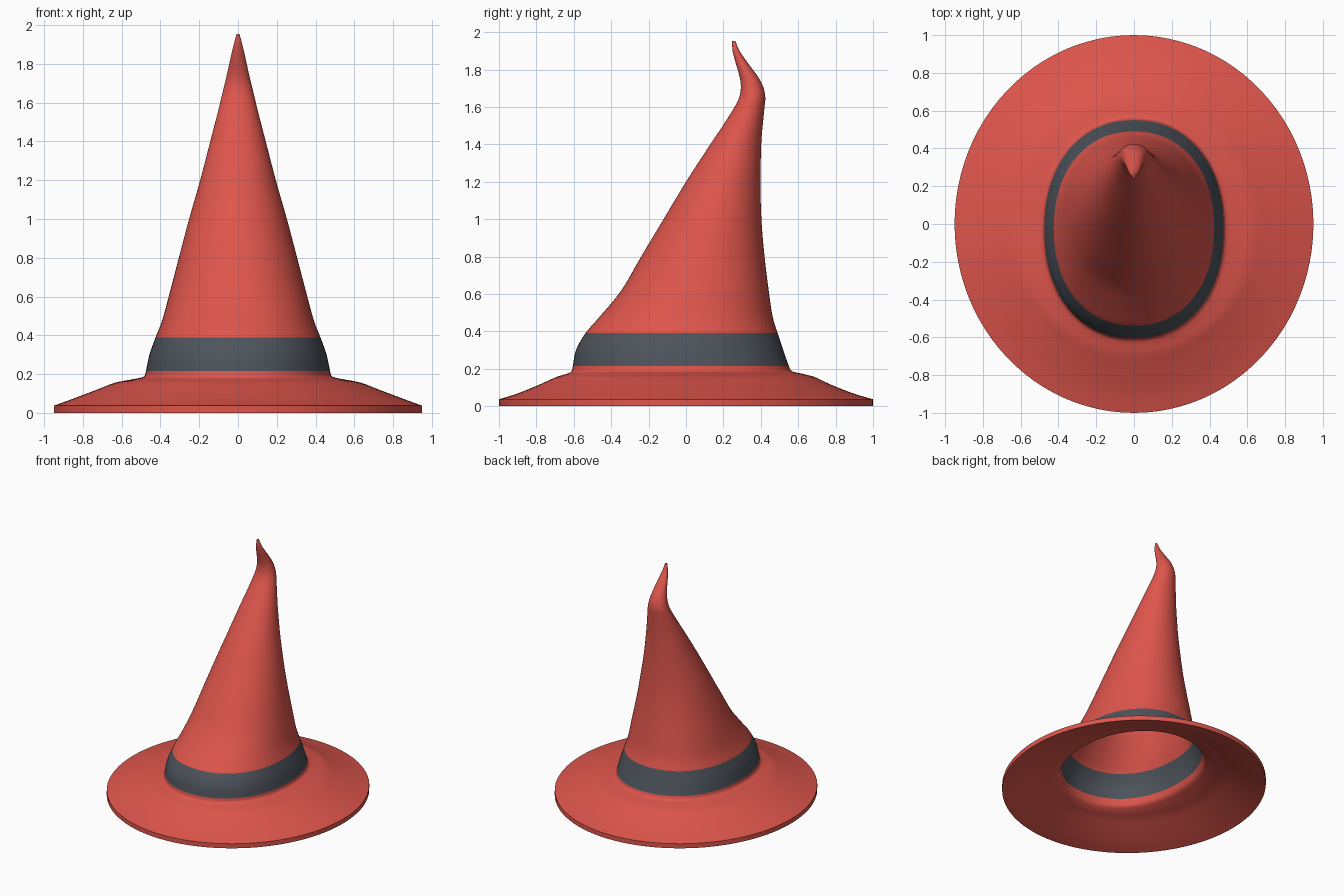
import bpy, bmesh, math
from mathutils import Vector

cube = bpy.data.objects.get("Cube")
if cube:
    bpy.data.objects.remove(cube, do_unlink=True)

SEGMENTS = 96
STEPS = 4
BAND = (0.215, 0.39)


def make_material(name, rgb):
    mat = bpy.data.materials.new(name)
    mat.use_nodes = True
    mat.diffuse_color = (*rgb, 1)
    mat.node_tree.nodes["Principled BSDF"].inputs["Base Color"].default_value = (*rgb, 1)
    return mat


def catmull(a, b, c, d, t):
    return 0.5 * (2 * b + (c - a) * t + (2 * a - 5 * b + 4 * c - d) * t * t
                  + (3 * b - a - 3 * c + d) * t ** 3)


def refine(rows):
    """Smooth curve through the control rings."""
    pts = [Vector(r) for r in rows]
    pts = [pts[0]] + pts + [pts[-1]]
    out = []
    for i in range(1, len(pts) - 2):
        out += [catmull(*pts[i - 1:i + 3], s / STEPS) for s in range(STEPS)]
    return out + [pts[-1]]


def add_ring(bm, ring):
    """Slightly squared oval, full round on the brim and at the tip."""
    z, half, front, back = ring
    fullness = 0.08 * max(0, min(1, (z - 0.14) / 0.04, (0.9 - z) / 0.4))
    mid, depth = (front + back) / 2, (back - front) / 2
    verts = []
    for i in range(SEGMENTS):
        a = math.tau * i / SEGMENTS
        c, s = math.cos(a), math.sin(a)
        x = math.copysign(abs(c) ** (1 - fullness), c)
        y = math.copysign(abs(s) ** (1 - fullness), s)
        verts.append(bm.verts.new((half * x, mid + depth * y, z)))
    return verts


# Control rings: height, half width, front y, back y
profile = [
    (0.037, 0.95, -1.0, 1.0),
    (0.068, 0.865, -0.9, 0.895),
    (0.115, 0.74, -0.785, 0.775),
    (0.155, 0.635, -0.695, 0.69),
    (0.174, 0.54, -0.635, 0.62),
    (0.187, 0.487, -0.613, 0.567),
    (0.215, 0.475, -0.605, 0.55),
    (0.30, 0.457, -0.588, 0.52),
    (0.39, 0.425, -0.538, 0.49),
    (0.48, 0.39, -0.46, 0.463),
    (0.62, 0.352, -0.345, 0.442),
    (0.80, 0.305, -0.24, 0.42),
    (1.00, 0.252, -0.12, 0.403),
    (1.20, 0.195, 0.0, 0.398),
    (1.40, 0.143, 0.13, 0.402),
    (1.50, 0.117, 0.197, 0.41),
    (1.60, 0.092, 0.26, 0.42),
    (1.65, 0.08, 0.284, 0.424),
    (1.70, 0.068, 0.293, 0.415),
    (1.75, 0.056, 0.289, 0.392),
    (1.80, 0.045, 0.276, 0.357),
    (1.85, 0.034, 0.261, 0.32),
    (1.90, 0.022, 0.249, 0.286),
    (1.953, 0.008, 0.246, 0.264),
]
outer = refine(profile)

# Lining: dropped beneath the brim, inset within the crown
inner = []
for z, half, front, back in outer:
    if z < 1.55:
        t = max(0, min(1, (z - 0.165) / 0.045))
        wall = 0.018 * t
        inner.append((z - 0.037 * (1 - t), half - wall, front + wall, back - wall))

# Loft from the inside of the crown, around the rim and up to the tip
bm = bmesh.new()
rings = [add_ring(bm, r) for r in inner[::-1] + outer]
for low, high in zip(rings, rings[1:]):
    for i in range(SEGMENTS):
        j = (i + 1) % SEGMENTS
        bm.faces.new((low[i], low[j], high[j], high[i]))
bm.faces.new(rings[0])
bm.faces.new(rings[-1])
bmesh.ops.recalc_face_normals(bm, faces=bm.faces[:])

# Ribbon colour on the lower crown, inside and out
for face in bm.faces:
    face.material_index = int(BAND[0] < face.calc_center_median().z < BAND[1])

mesh = bpy.data.meshes.new("pointed_hat")
bm.to_mesh(mesh)
bm.free()
mesh.materials.append(make_material("red felt", (0.73, 0.092, 0.072)))
mesh.materials.append(make_material("grey ribbon", (0.075, 0.088, 0.106)))
hat = bpy.data.objects.new("pointed_hat", mesh)
bpy.context.collection.objects.link(hat)

bpy.ops.object.select_all(action='DESELECT')
hat.select_set(True)
bpy.context.view_layer.objects.active = hat
bpy.ops.object.shade_smooth_by_angle(angle=math.radians(40))
